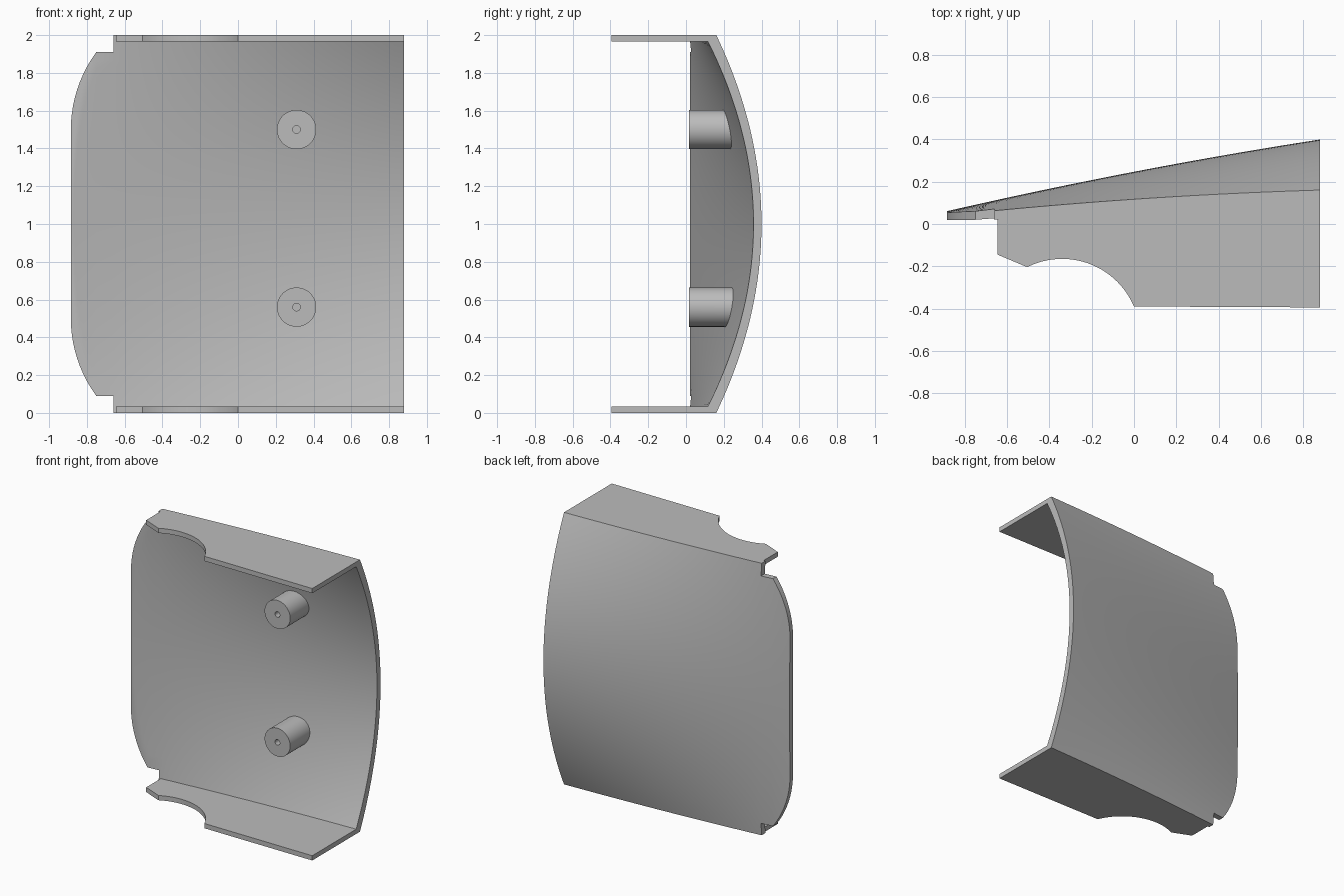
import bpy, bmesh, math

if "Cube" in bpy.data.objects:
    bpy.data.objects.remove(bpy.data.objects["Cube"])

# Single plain colour
grey = bpy.data.materials.new("light grey")
grey.use_nodes = True
colour = (0.5, 0.5, 0.5, 1)
grey.diffuse_color = colour
grey.node_tree.nodes["Principled BSDF"].inputs["Base Color"].default_value = colour

LEFT, RIGHT, NOTCH, TAB = -0.885, 0.88, -0.66, -0.645
LIP = 0.91          # half height of the narrow end
WALL = 0.035        # flange thickness


def outer(x, t):
    """Back surface: a bulge that flattens towards the narrow end."""
    crest = 0.247 + 0.192 * x - 0.021 * x * x
    edge = 0.117 + 0.068 * x - 0.021 * x * x
    return edge + (crest - edge) * (1 - t * t)


def inner(x, t):
    """Front surface of the wall, slightly thicker at the wide end's corners."""
    thick = 0.042 + 0.02 * t * t * (x - LEFT) / (RIGHT - LEFT)
    return max(outer(x, t) - thick, 0.02)


def span(a, b, n):
    return [a + (b - a) * i / n for i in range(n + 1)]


def finish(name, bm):
    bmesh.ops.recalc_face_normals(bm, faces=bm.faces[:])
    mesh = bpy.data.meshes.new(name)
    bm.to_mesh(mesh)
    bm.free()
    mesh.materials.append(grey)
    obj = bpy.data.objects.new(name, mesh)
    bpy.context.collection.objects.link(obj)
    bpy.ops.object.select_all(action='DESELECT')
    obj.select_set(True)
    bpy.context.view_layer.objects.active = obj
    bpy.ops.object.shade_smooth_by_angle(angle=math.radians(30))
    return obj


def slab(name, cols, rows, side_a, side_b, keep=lambda c, r: True):
    """Closed plate between two point grids; keep() leaves cells out."""
    bm = bmesh.new()
    grids = [[[bm.verts.new(f(c, r)) for r in rows] for c in cols]
             for f in (side_a, side_b)]
    partner = {}
    for col_a, col_b in zip(*grids):
        partner.update(zip(col_a, col_b))
    for i in range(len(cols) - 1):
        for j in range(len(rows) - 1):
            if keep(cols[i], (rows[j] + rows[j + 1]) / 2):
                for g in grids:
                    bm.faces.new((g[i][j], g[i + 1][j], g[i + 1][j + 1], g[i][j + 1]))
    rim = [e for e in bm.edges if e.is_boundary and e.verts[0] in partner]
    for e in rim:
        a, b = e.verts
        bm.faces.new((a, b, partner[b], partner[a]))
    bmesh.ops.delete(bm, geom=[v for v in bm.verts if not v.link_faces], context='VERTS')
    return finish(name, bm)


# Curved panel with rounded, notched narrow end
def half_height(x):
    radius = 0.69
    if x > -0.75:
        return LIP
    return 0.5 + math.sqrt(max(radius ** 2 - (LEFT + radius - x) ** 2, 0))


def panel_point(surface):
    def point(x, t):
        if abs(t) <= LIP:
            t *= half_height(x) / LIP
        return (x, surface(x, t), 1 + t)
    return point


panel_cols = ([LEFT + 0.135 * (i / 10) ** 2 for i in range(10)]
              + [-0.75] + span(NOTCH, RIGHT, 30))
panel_rows = [-1, -0.965] + span(-LIP, LIP, 40) + [0.965, 1]
slab("curved_panel", panel_cols, panel_rows, panel_point(outer), panel_point(inner),
     lambda x, t: abs(t) < LIP or x >= NOTCH)


# Flat flanges with a round cut-out
def flange_front(x):
    if x < -0.505:
        return -0.145 - 0.059 * (x - TAB) / 0.14
    if x < 0:
        return -0.534 + math.sqrt(0.369 ** 2 - (x + 0.34) ** 2)
    return -0.39 - 0.005 * x


flange_cols = span(TAB, -0.505, 3) + span(-0.505, 0, 32)[1:] + span(0, RIGHT, 16)[1:]
for name, sign in (("top_flange", 1), ("bottom_flange", -1)):
    def face(t, sign=sign):
        return lambda x, r: (x, inner(x, t) if r else flange_front(x), 1 + sign * t)
    slab(name, flange_cols, [0, 1], face(1), face(1 - WALL))


# Mounting pegs with a pilot hole, ending inside the panel wall
def peg(name, px, pz):
    bm = bmesh.new()
    sides, front = 48, 0.015
    rings = []
    for radius, y in ((0.104, None), (0.104, front), (0.02, front), (0.02, 0.15)):
        ring = []
        for k in range(sides):
            a = math.tau * k / sides
            x, z = px + radius * math.cos(a), pz + radius * math.sin(a)
            depth = inner(x, z - 1) + 0.01 if y is None else y
            ring.append(bm.verts.new((x, depth, z)))
        rings.append(ring)
    for r0, r1 in zip(rings, rings[1:]):
        for k in range(sides):
            n = (k + 1) % sides
            bm.faces.new((r0[k], r0[n], r1[n], r1[k]))
    bm.faces.new(rings[0])
    bm.faces.new(rings[-1])
    finish(name, bm)


peg("upper_peg", 0.31, 1.5)
peg("lower_peg", 0.31, 0.56)
